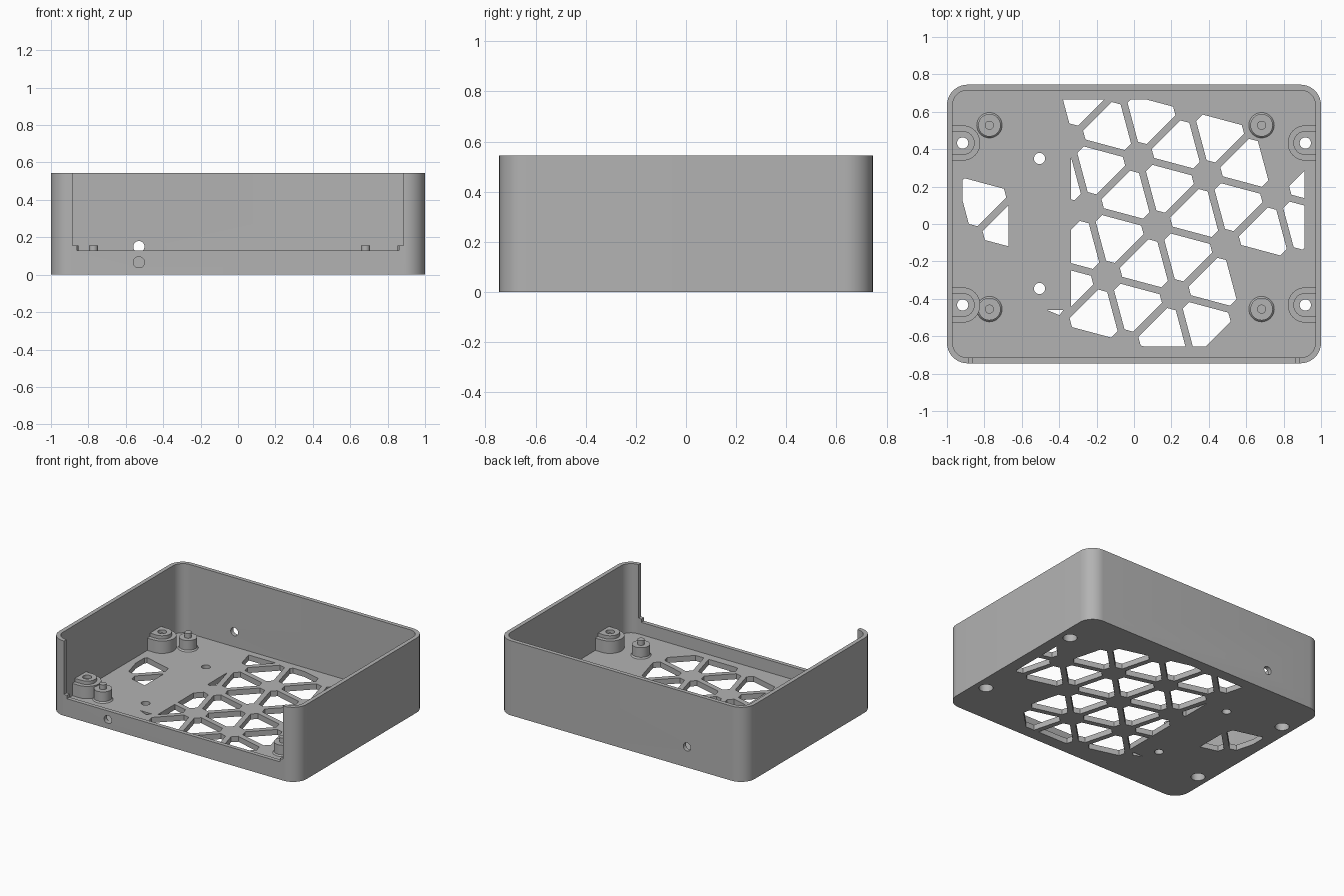
import bpy, bmesh, math
from mathutils import Vector

cube = bpy.data.objects.get("Cube")
if cube:
    bpy.data.objects.remove(cube, do_unlink=True)

HX, HY, HEIGHT = 1.0, 0.745, 0.545     # half width, half depth, height
WALL, FLOOR, RADIUS = 0.03, 0.04, 0.11
BOSS_X, BOSS_Y = 0.916, 0.433

grey = bpy.data.materials.new("plain grey")
grey.use_nodes = True
colour = (0.45, 0.45, 0.45, 1)
grey.diffuse_color = colour
grey.node_tree.nodes["Principled BSDF"].inputs["Base Color"].default_value = colour


def arc(cx, cy, r, start, end, n):
    steps = [math.radians(start + (end - start) * k / n) for k in range(n + 1)]
    return [Vector((cx + r * math.cos(t), cy + r * math.sin(t))) for t in steps]


def circle(cx, cy, r, n=32):
    return arc(cx, cy, r, 0, 360, n)[:-1]


def rounded_rect(inset):
    r = RADIUS - inset
    corners = ((1, 1, 0), (-1, 1, 90), (-1, -1, 180), (1, -1, 270))
    return [p for sx, sy, a in corners
            for p in arc(sx * (HX - RADIUS), sy * (HY - RADIUS), r, a, a + 90, 10)]


def add_object(name, bm):
    bmesh.ops.remove_doubles(bm, verts=bm.verts, dist=1e-5)
    bmesh.ops.recalc_face_normals(bm, faces=bm.faces)
    mesh = bpy.data.meshes.new(name)
    bm.to_mesh(mesh)
    bm.free()
    mesh.materials.clear()
    mesh.materials.append(grey)
    obj = bpy.data.objects.new(name, mesh)
    bpy.context.collection.objects.link(obj)
    return obj


def plate(name, loops, z0, z1):
    """Extrude an outline (first loop) with holes (other loops)."""
    curve = bpy.data.curves.new(name + " outline", 'CURVE')
    curve.dimensions = '2D'
    curve.fill_mode = 'BOTH'
    curve.extrude = (z1 - z0) / 2
    for loop in loops:
        spline = curve.splines.new('POLY')
        spline.points.add(len(loop) - 1)
        spline.use_cyclic_u = True
        for point, p in zip(spline.points, loop):
            point.co = (p[0], p[1], 0, 1)
    temp = bpy.data.objects.new(name + " outline", curve)
    bpy.context.collection.objects.link(temp)
    graph = bpy.context.evaluated_depsgraph_get()
    mesh = bpy.data.meshes.new_from_object(temp.evaluated_get(graph))
    bm = bmesh.new()
    bm.from_mesh(mesh)
    bmesh.ops.translate(bm, verts=bm.verts, vec=(0, 0, (z0 + z1) / 2))
    bpy.data.objects.remove(temp, do_unlink=True)
    bpy.data.curves.remove(curve)
    bpy.data.meshes.remove(mesh)
    return add_object(name, bm)


def smooth(obj):
    bpy.ops.object.select_all(action='DESELECT')
    obj.select_set(True)
    bpy.context.view_layer.objects.active = obj
    bpy.ops.object.shade_smooth_by_angle(angle=math.radians(30))


def clip(poly, point, normal):
    """Keep the side of the polygon that the normal points to."""
    out = []
    for p, q in zip(poly, poly[1:] + poly[:1]):
        dp, dq = (p - point).dot(normal), (q - point).dot(normal)
        if dp >= 0:
            out.append(p)
        if dp * dq < 0:
            out.append(p.lerp(q, dp / (dp - dq)))
    return out


# Vent pattern: triangles of a tilted lattice, with ribs and hubs left between
HUB = Vector((0.024, 0.356))
SIDE, RIB, HUB_R = 0.38, 0.019, 0.08
A = SIDE * Vector((math.cos(math.radians(15)), -math.sin(math.radians(15))))
B = Vector((-A.y, -A.x))


def vent(i, j, far, x_min, x_max):
    tri = [HUB + (i + u) * A + (j + v) * B
           for u, v in (((1, 0), (0, 1), (1, 1)) if far else ((0, 0), (1, 0), (0, 1)))]
    mid = sum(tri, Vector((0, 0))) / 3
    poly = list(tri)
    for p, q in zip(tri, tri[1:] + tri[:1]):
        inward = (mid - (p + q) / 2).normalized()
        poly = clip(poly, p + inward * RIB, inward)
        inward = (mid - p).normalized()
        poly = clip(poly, p + inward * HUB_R, inward)
    for point, normal in (((x_min, 0), (1, 0)), ((x_max, 0), (-1, 0)),
                          ((0, -0.655), (0, 1)), ((0, 0.665), (0, -1))):
        poly = clip(poly, Vector(point), Vector(normal))
    return poly


near_cells = [(0, 0), (-1, 1), (0, 1), (-1, 0), (0, -1), (1, -1), (1, 0),
              (2, 0), (0, 2), (-1, 2), (-1, -1)]
far_cells = [(0, 0), (-1, 1), (0, 1), (-1, 0), (0, -1), (1, -1), (1, 0),
             (2, -1), (-1, 2), (-2, 2), (-1, -1)]
vents = [vent(i, j, False, -0.5, 0.912) for i, j in near_cells]
vents += [vent(i, j, True, -0.5, 0.912) for i, j in far_cells]
vents += [vent(i, j, far, -0.337, 0.912)
          for i, j, far in ((-2, 2, False), (-2, 1, True), (-2, 0, True))]
vents += [vent(-3, 1, far, -0.918, -0.67) for far in (False, True)]
vents.append([(-0.468, -0.459), (-0.377, -0.459), (-0.398, -0.488)])

# Floor with vents, screw holes and two small holes
boss_places = [(sx, sy) for sx in (-1, 1) for sy in (-1, 1)]
holes = [circle(sx * BOSS_X, sy * BOSS_Y, 0.047) for sx, sy in boss_places]
holes += [circle(-0.505, y, 0.03) for y in (-0.345, 0.35)]
smooth(plate("floor", [rounded_rect(0)] + vents + holes, 0, FLOOR))

# Walls, with the stepped front opening and one round hole front and back
walls = plate("walls", [rounded_rect(0), rounded_rect(WALL)], FLOOR, HEIGHT)


def box_loop(x, y0, y1):
    return [(-x, y0), (x, y0), (x, y1), (-x, y1)]


def pin_cutter(name, y, z):
    bm = bmesh.new()
    bmesh.ops.create_cone(bm, cap_ends=True, segments=32, radius1=0.03, radius2=0.03, depth=0.1)
    obj = add_object(name, bm)
    obj.rotation_euler.x = math.pi / 2
    obj.location = (-0.53, y, z)
    return obj


cutters = [
    plate("opening_cutter", [box_loop(0.885, -0.85, -0.65)], 0.155, 0.7),
    plate("opening_step_cutter", [box_loop(0.86, -0.86, -0.64)], 0.13, 0.3),
    pin_cutter("front_hole_cutter", -HY + WALL / 2, 0.066),
    pin_cutter("back_hole_cutter", HY - WALL / 2, 0.15),
]
for cutter in cutters:
    cutter.hide_render = True
    cutter.hide_set(True)
    mod = walls.modifiers.new(cutter.name, 'BOOLEAN')
    mod.operation = 'DIFFERENCE'
    mod.solver = 'EXACT'
    mod.object = cutter
graph = bpy.context.evaluated_depsgraph_get()
cut_mesh = bpy.data.meshes.new_from_object(walls.evaluated_get(graph))
walls.modifiers.clear()
walls.data = cut_mesh
for cutter in cutters:
    bpy.data.objects.remove(cutter, do_unlink=True)
smooth(walls)


# Two-tier screw bosses growing out of the side walls
def boss_outline(sx, sy, r):
    curve = arc(BOSS_X, 0, r, 90, 270, 24)
    loop = [(0.98, r)] + [tuple(p) for p in curve] + [(0.98, -r)]
    return [(sx * x, sy * BOSS_Y + y) for x, y in loop]


for sx, sy in boss_places:
    label = ("back" if sy > 0 else "front") + ("_left" if sx > 0 else "_right")
    for tier, r, bore, z0, z1 in (("base", 0.094, 0.047, FLOOR, 0.13),
                                  ("cap", 0.064, 0.03, 0.13, 0.155)):
        smooth(plate(f"{label}_boss_{tier}",
                     [boss_outline(sx, sy, r), circle(sx * BOSS_X, sy * BOSS_Y, bore)], z0, z1))

# Standoffs with a flared foot and a locating pin
profile = [(0, 0.04), (0.068, 0.04), (0.06, 0.05), (0.06, 0.12),
           (0.024, 0.12), (0.024, 0.155), (0, 0.155)]
for x in (-0.773, 0.682):
    for y in (-0.455, 0.528):
        bm = bmesh.new()
        verts = [bm.verts.new((r, 0, z)) for r, z in profile]
        edges = [bm.edges.new(pair) for pair in zip(verts, verts[1:])]
        bmesh.ops.spin(bm, geom=verts + edges, cent=(0, 0, 0), axis=(0, 0, 1),
                       angle=math.tau, steps=32)
        name = ("back" if y > 0 else "front") + ("_left" if x > 0 else "_right") + "_standoff"
        standoff = add_object(name, bm)
        standoff.location = (x, y, 0)
        smooth(standoff)
